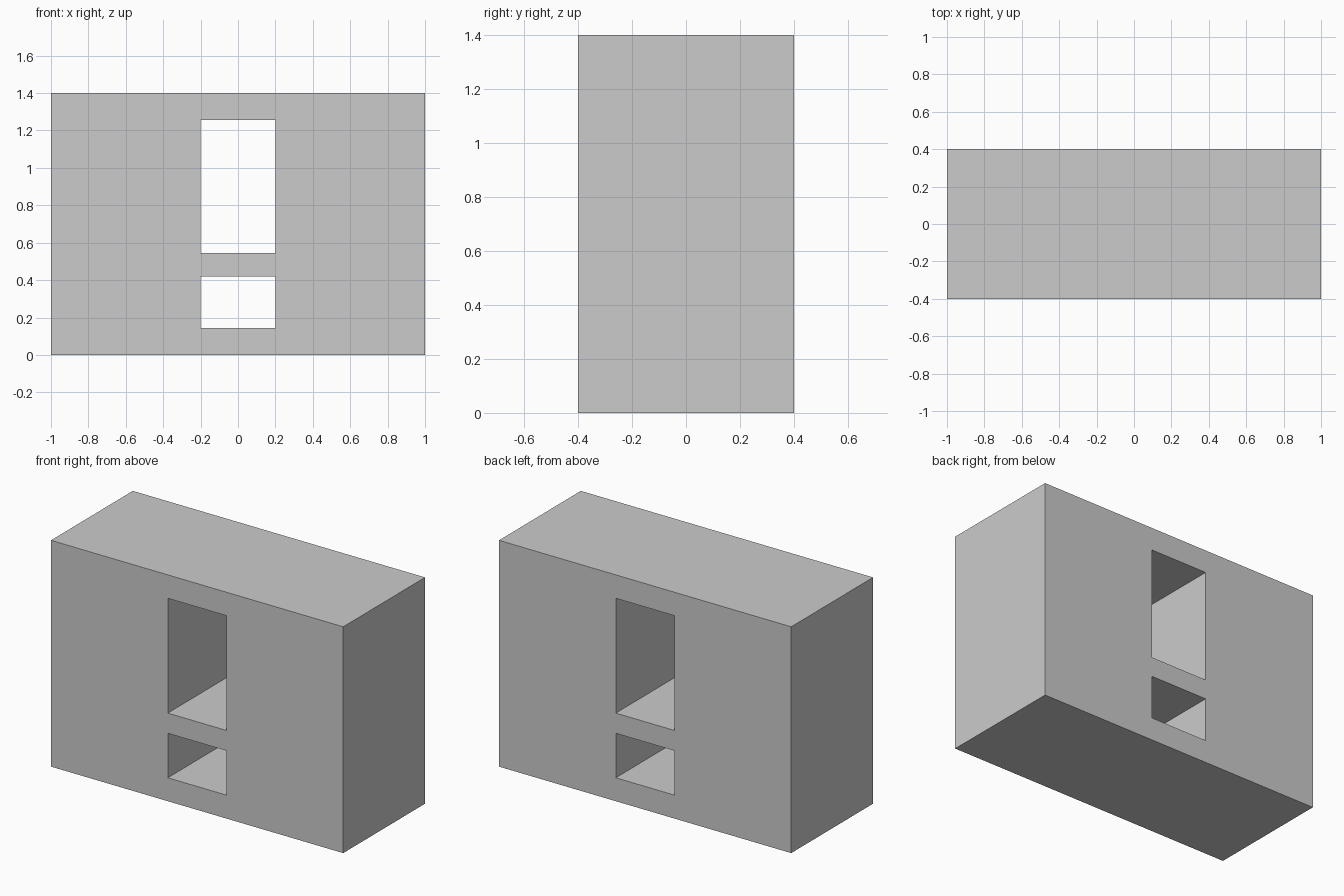
import bpy

if "Cube" in bpy.data.objects:
    bpy.data.objects.remove(bpy.data.objects["Cube"])

DEPTH = 0.8


def box(name, x, y, z):
    """Box from (min, max) ranges on each axis."""
    bpy.ops.mesh.primitive_cube_add(size=1)
    ob = bpy.context.object
    ob.name = name
    for v in ob.data.vertices:
        v.co = [r[0] + (c + 0.5) * (r[1] - r[0]) for r, c in zip((x, y, z), v.co)]
    return ob


# Solid rectangular block
block = box("block", (-1, 1), (-DEPTH / 2, DEPTH / 2), (0, 1.4))

# Two rectangular openings running from front to back
openings = {"lower_opening": (0.145, 0.42), "upper_opening": (0.545, 1.255)}
for name, z_range in openings.items():
    cutter = box(name, (-0.2, 0.2), (-DEPTH, DEPTH), z_range)
    cutter.hide_render = True
    mod = block.modifiers.new(name, 'BOOLEAN')
    mod.operation = 'DIFFERENCE'
    mod.solver = 'EXACT'
    mod.object = cutter
    bpy.context.view_layer.objects.active = block
    bpy.ops.object.modifier_apply(modifier=mod.name)
    bpy.data.objects.remove(cutter, do_unlink=True)
